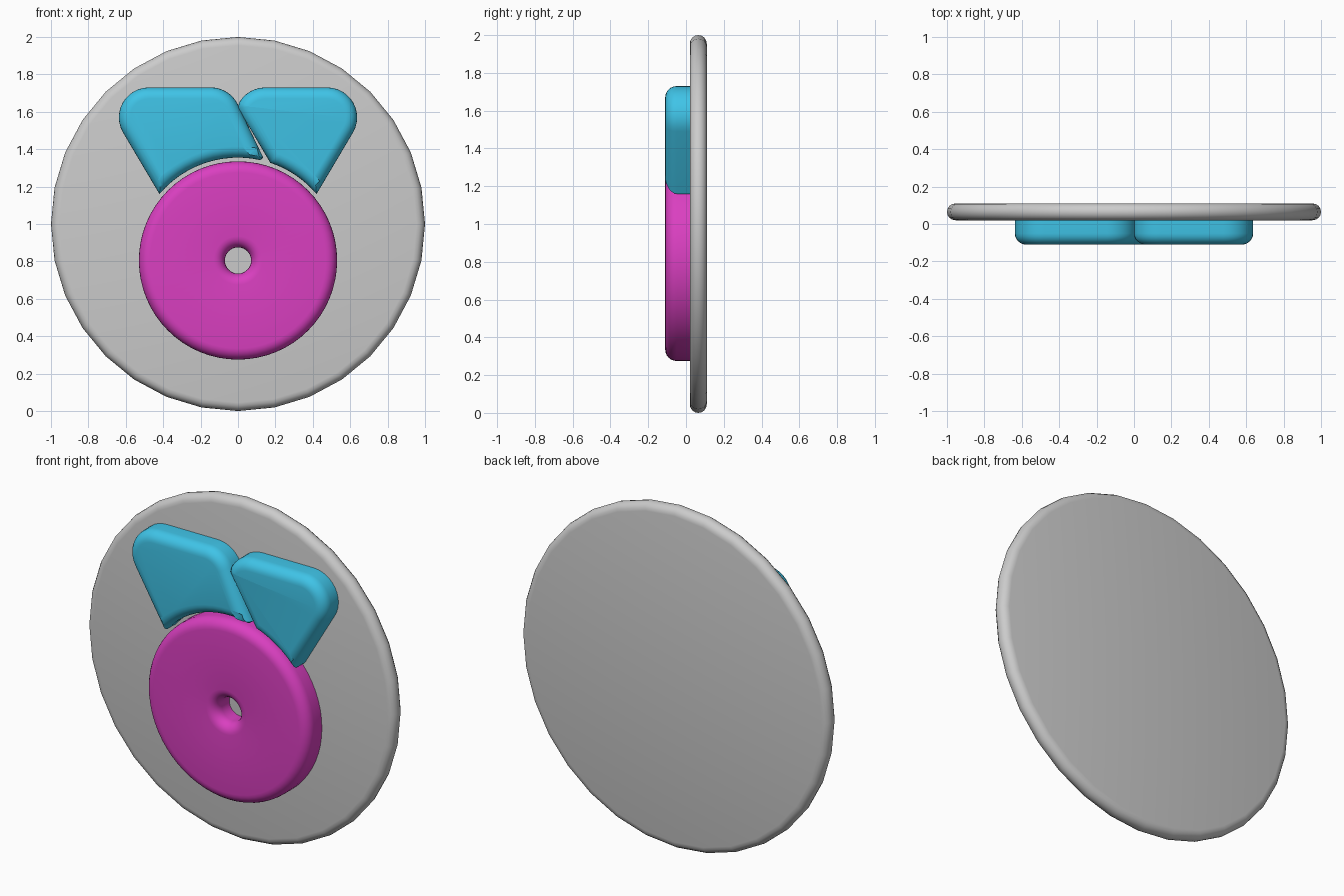
import bpy, bmesh, math
from mathutils import Vector

if "Cube" in bpy.data.objects:
    bpy.data.objects.remove(bpy.data.objects["Cube"])

BACK, MID, FRONT = 0.11, 0.02, -0.11
R = 0.06                      # front edge rounding
CENTRE = Vector((0, 0.805))   # medal centre in x, z


def material(name, rgb):
    m = bpy.data.materials.new(name)
    m.diffuse_color = (*rgb, 1)
    m.use_nodes = True
    m.node_tree.nodes["Principled BSDF"].inputs["Base Color"].default_value = m.diffuse_color
    return m


def finish(bm, name, mat=None, angle=40):
    bmesh.ops.recalc_face_normals(bm, faces=bm.faces)
    me = bpy.data.meshes.new(name)
    bm.to_mesh(me)
    bm.free()
    ob = bpy.data.objects.new(name, me)
    bpy.context.collection.objects.link(ob)
    if mat:
        me.materials.append(mat)
    bpy.ops.object.select_all(action='DESELECT')
    ob.select_set(True)
    bpy.context.view_layer.objects.active = ob
    bpy.ops.object.shade_smooth_by_angle(angle=math.radians(angle))
    return ob


def arc(cx, cz, r, a0, a1, n):
    return [(cx + r * math.cos(math.radians(a0 + (a1 - a0) * i / n)),
             cz + r * math.sin(math.radians(a0 + (a1 - a0) * i / n))) for i in range(n + 1)]


def lathe(name, profile, z, sides, mat=None):
    # profile of (radius, y) points turned about the y axis
    bm = bmesh.new()
    vs = [bm.verts.new((r, y, z)) for r, y in profile]
    es = [bm.edges.new(p) for p in zip(vs, vs[1:])]
    bmesh.ops.spin(bm, geom=vs + es, cent=(0, 0, z), axis=(0, 1, 0),
                   angle=math.tau, steps=sides)
    bmesh.ops.remove_doubles(bm, verts=bm.verts, dist=1e-4)
    return finish(bm, name, mat)


def slab(name, outline, mat):
    # x, z outline pulled forward, with its front rim rounded
    bm = bmesh.new()
    face = bm.faces.new([bm.verts.new((x, MID, z)) for x, z in outline])
    ext = bmesh.ops.extrude_face_region(bm, geom=[face], use_keep_orig=True)['geom']
    bmesh.ops.translate(bm, verts=[g for g in ext if isinstance(g, bmesh.types.BMVert)],
                        vec=(0, FRONT - MID, 0))
    rim = [e for e in bm.edges if all(abs(v.co.y - FRONT) < 1e-5 for v in e.verts)]
    bmesh.ops.bevel(bm, geom=rim, offset=R, segments=6, profile=0.5,
                    affect='EDGES', clamp_overlap=False)
    return finish(bm, name, mat)


def medal_arc(p, q, r, n=12):
    # points that follow the medal rim from p to q
    a, b = [math.degrees(math.atan2(z - CENTRE.y, x)) for x, z in (p, q)]
    return arc(0, CENTRE.y, r, a, b, n)


blue = material("ribbon_blue", (0.05, 0.55, 0.80))
magenta = material("medal_magenta", (0.70, 0.05, 0.53))

# backing disc with a fully rounded rim
h = (BACK - MID) / 2
lathe("backing_disc", [(0, MID)] + arc(1 - h, MID + h, h, -90, 90, 8) + [(0, BACK)], 1.0, 32)

# medal with a rounded front rim and a flared centre hole
ro, ri = 0.53, 0.07
lathe("medal", [(ri, MID)] + arc(ri + R, FRONT + R, R, 180, 270, 6)
      + arc(ro - R, FRONT + R, R, 270, 360, 6) + [(ro, MID), (ri, MID)],
      CENTRE.y, 64, magenta)

# left ribbon, the one whose tail crosses the centre
left = (arc(-0.145, 1.57, 0.16, 90, 26, 8) + [(0.135, 1.355)]
        + medal_arc((0.12, 1.345), (-0.42, 1.16), 0.55)
        + arc(-0.477, 1.57, 0.16, 210, 90, 12))
slab("ribbon_left", left, blue)

# right ribbon, cut short beside the left one
right = (arc(0.477, 1.57, 0.16, 90, -30, 12)
         + medal_arc((0.42, 1.16), (0.17, 1.32), 0.55, 8)
         + [(0.0, 1.62)] + arc(0.145, 1.57, 0.16, 150, 90, 6))
slab("ribbon_right", right, blue)
